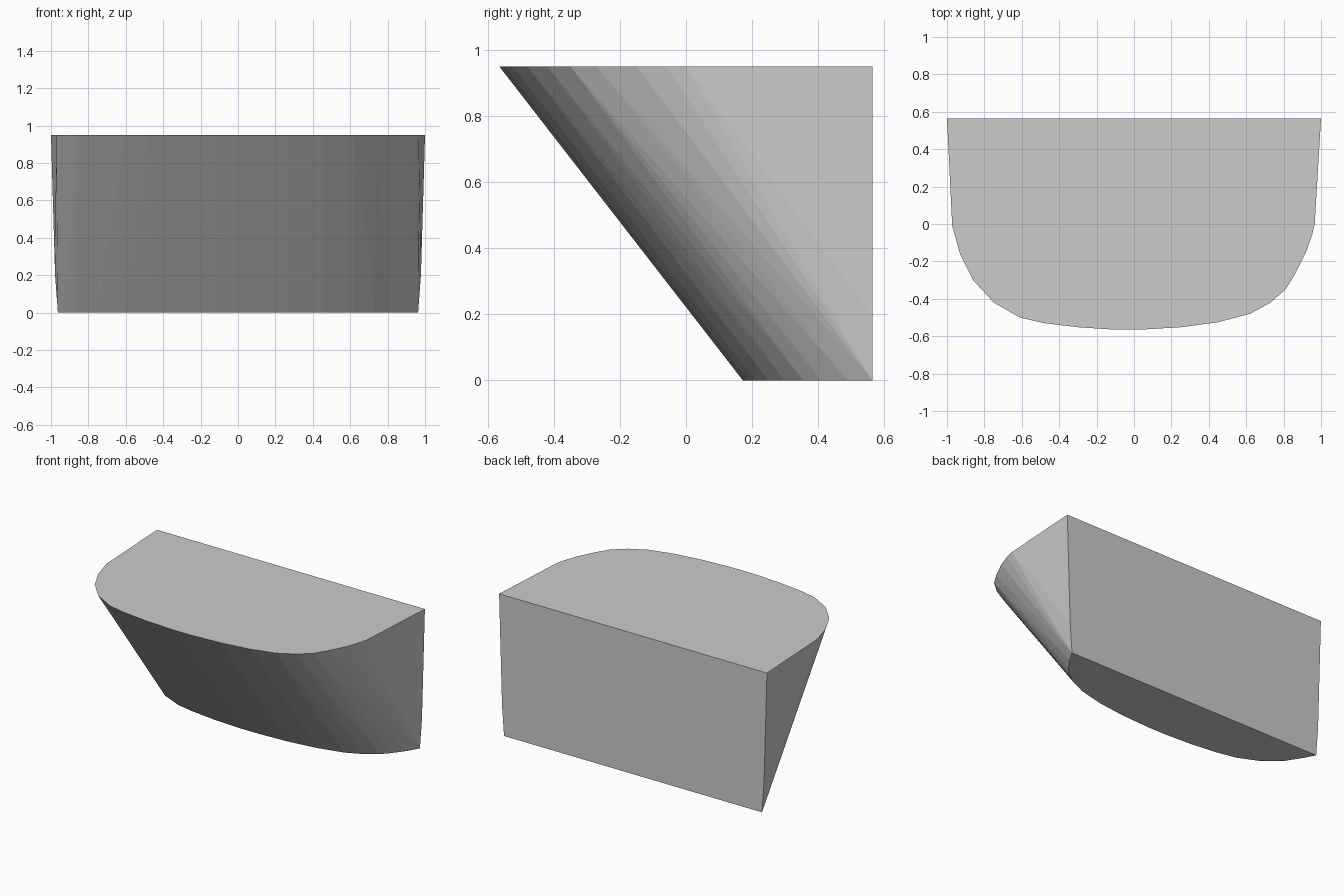
import bpy
import bmesh

if "Cube" in bpy.data.objects:
    bpy.data.objects.remove(bpy.data.objects["Cube"])

HEIGHT = 0.95
BACK = 0.565

# Top rim outline, left to right around the curved front
top = [(-1, BACK), (-0.972, -0.01), (-0.93, -0.16), (-0.86, -0.30), (-0.75, -0.42),
       (-0.61, -0.50), (-0.48, -0.53), (-0.30, -0.552), (-0.10, -0.565), (0.03, -0.565),
       (0.25, -0.552), (0.45, -0.525), (0.62, -0.48), (0.73, -0.42), (0.81, -0.35),
       (0.86, -0.27), (0.92, -0.15), (0.952, -0.06), (0.966, 0.0), (1, BACK)]

# Shallower foot outline, set back under the rim
foot = [(-0.963, BACK), (-0.93, 0.50), (-0.86, 0.39), (-0.75, 0.295), (-0.61, 0.232),
        (-0.48, 0.205), (-0.30, 0.183), (-0.10, 0.172), (0.03, 0.172),
        (0.25, 0.183), (0.45, 0.209), (0.62, 0.25), (0.73, 0.30), (0.81, 0.355),
        (0.86, 0.41), (0.92, 0.49), (0.963, BACK)]

# Slight bend in the rear side edges
bend = [(-0.978, BACK), (0.978, BACK)]

# Skin the outlines into one closed, sloping body
bm = bmesh.new()
for outline, z in ((top, HEIGHT), (foot, 0), (bend, 0.2)):
    for x, y in outline:
        bm.verts.new((x, y, z))
hull = bmesh.ops.convex_hull(bm, input=bm.verts)
unused = [g for g in hull["geom_interior"] if isinstance(g, bmesh.types.BMVert)]
if unused:
    bmesh.ops.delete(bm, geom=unused, context='VERTS')

# Merge the triangles of the flat top, foot and back
bmesh.ops.dissolve_limit(bm, angle_limit=0.005, verts=bm.verts, edges=bm.edges)
bmesh.ops.recalc_face_normals(bm, faces=bm.faces)

mesh = bpy.data.meshes.new("sloped_body")
bm.to_mesh(mesh)
bm.free()
body = bpy.data.objects.new("sloped_body", mesh)
bpy.context.collection.objects.link(body)
